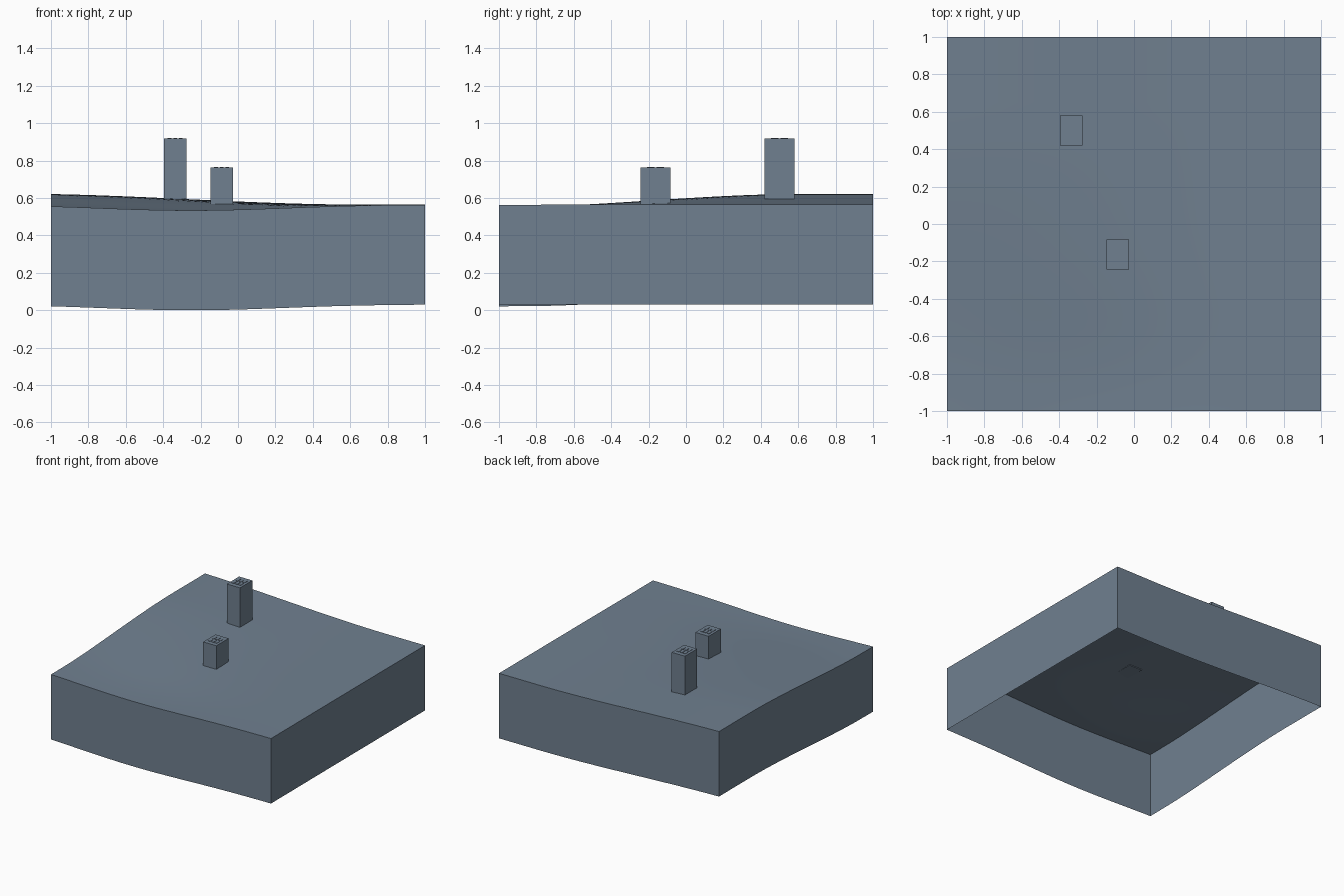
import bpy, bmesh, math
from mathutils import Matrix

cube = bpy.data.objects.get("Cube")
if cube:
    bpy.data.objects.remove(cube, do_unlink=True)

slate = bpy.data.materials.new("slate_grey")
slate.use_nodes = True
COLOUR = (0.162, 0.216, 0.279, 1)
slate.diffuse_color = COLOUR
slate.node_tree.nodes["Principled BSDF"].inputs["Base Color"].default_value = COLOUR

DEPTH = 0.534


def ease(t):
    t = max(0.0, min(1.0, t))
    return t * t * (3 - 2 * t)


def ground(x, y):
    """Gentle rise at the back left corner, shallow dip along the front edge."""
    rise = 0.058 * ease((0.65 - x) / 1.85) * ease((y + 0.8) / 1.4)
    dip = 0.031 * math.exp(-((x + 0.25) / 0.7) ** 2 - ((y + 1) / 0.55) ** 2)
    return 0.565 + rise - dip


def finish(bm, name):
    mesh = bpy.data.meshes.new(name)
    bm.to_mesh(mesh)
    bm.free()
    mesh.materials.append(slate)
    obj = bpy.data.objects.new(name, mesh)
    bpy.context.collection.objects.link(obj)
    return obj


def add_box(bm, low, high):
    size = [h - l for l, h in zip(low, high)]
    mid = [(l + h) / 2 for l, h in zip(low, high)]
    place = Matrix.Translation(mid) @ Matrix.Diagonal((*size, 1))
    bmesh.ops.create_cube(bm, size=1, matrix=place)


# Terrain: undulating sheet with skirt walls, open underneath
bm = bmesh.new()
bmesh.ops.create_grid(bm, x_segments=40, y_segments=40, size=1)
for v in bm.verts:
    v.co.z = ground(v.co.x, v.co.y)
rim = [e for e in bm.edges if e.is_boundary]
skirt = bmesh.ops.extrude_edge_only(bm, edges=rim)["geom"]
for v in skirt:
    if isinstance(v, bmesh.types.BMVert):
        v.co.z -= DEPTH
bmesh.ops.recalc_face_normals(bm, faces=bm.faces)
if max(bm.faces, key=lambda f: f.calc_center_median().z).normal.z < 0:
    bmesh.ops.reverse_faces(bm, faces=bm.faces)
terrain = finish(bm, "terrain_block")
bpy.ops.object.select_all(action='DESELECT')
terrain.select_set(True)
bpy.context.view_layer.objects.active = terrain
bpy.ops.object.shade_smooth_by_angle(angle=math.radians(30))


# Towers: plain shafts with low raised pads on the roof
def tower(name, x, y, top):
    bm = bmesh.new()
    hx, hy = 0.06, 0.08
    add_box(bm, (x - hx, y - hy, ground(x, y) - 0.003), (x + hx, y + hy, top))
    for i in (-1, 0, 1):
        for j in (-1, 1):
            px, py = x + i * 0.03, y + j * 0.025
            add_box(bm, (px - 0.01, py - 0.02, top - 0.002),
                    (px + 0.01, py + 0.02, top + 0.003))
    finish(bm, name)


tower("tall_tower", -0.336, 0.5, 0.918)
tower("short_tower", -0.087, -0.163, 0.762)
